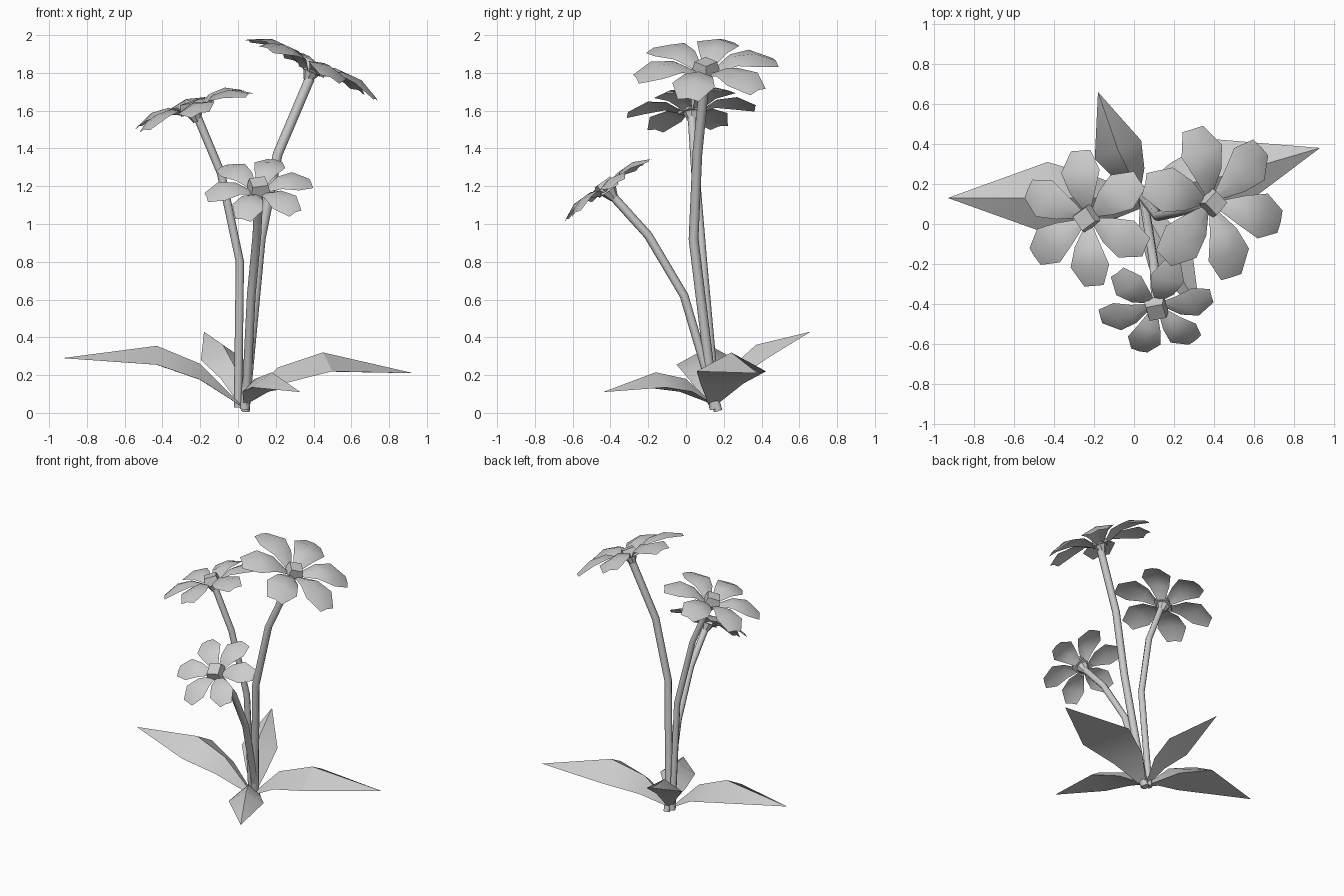
import bpy
import bmesh
from math import cos, sin, pi, radians
from mathutils import Vector, Matrix

if "Cube" in bpy.data.objects:
    bpy.data.objects.remove(bpy.data.objects["Cube"], do_unlink=True)

grey = bpy.data.materials.new("plain_grey")
grey.use_nodes = True
grey.diffuse_color = (0.6, 0.6, 0.6, 1)
grey.node_tree.nodes["Principled BSDF"].inputs["Base Color"].default_value = (0.6, 0.6, 0.6, 1)


def finish(bm, name, matrix=Matrix(), angle=30):
    mesh = bpy.data.meshes.new(name)
    bm.to_mesh(mesh)
    bm.free()
    mesh.materials.append(grey)
    obj = bpy.data.objects.new(name, mesh)
    obj.matrix_world = matrix
    bpy.context.collection.objects.link(obj)
    bpy.ops.object.select_all(action='DESELECT')
    obj.select_set(True)
    bpy.context.view_layer.objects.active = obj
    bpy.ops.object.shade_smooth_by_angle(angle=radians(angle))


def bridge(bm, a, b, closed=False):
    n = len(a)
    for i in range(n if closed else n - 1):
        j = (i + 1) % n
        bm.faces.new((a[i], a[j], b[j], b[i]))


# Stem: an octagonal tube through bend points
def stem(name, points, radius):
    pts = [Vector(p) for p in points]
    bm = bmesh.new()
    rings = []
    for i, p in enumerate(pts):
        along = (pts[min(i + 1, len(pts) - 1)] - pts[max(i - 1, 0)]).normalized()
        u = along.cross(Vector((0, 1, 0))).normalized()
        v = along.cross(u)
        rings.append([bm.verts.new(p + radius * (u * cos(k * pi / 4) + v * sin(k * pi / 4)))
                      for k in range(8)])
    for a, b in zip(rings, rings[1:]):
        bridge(bm, a, b, True)
    bm.faces.new(rings[0])
    bm.faces.new(rings[-1])
    bmesh.ops.recalc_face_normals(bm, faces=bm.faces)
    finish(bm, name, angle=50)


# Leaf: a closed blade with a raised middle ridge, a flat underside and a pointed tip
def leaf(name, base, inner, outer, tip, width, drop):
    base, inner, outer, tip = map(Vector, (base, inner, outer, tip))
    heading = tip - base
    side = Vector((-heading.y, heading.x, 0)).normalized()
    down = Vector((0, 0, -drop))
    bm = bmesh.new()
    rows = []
    for p, w, d in ((base, 0.1, 0.1), (inner, 0.62, 0.85), (outer, 1, 1)):
        rows.append([bm.verts.new(p + side * width * w * s + down * d * abs(s))
                     for s in (1, 0, -1)])
    for a, b in zip(rows, rows[1:]):
        bridge(bm, a, b, True)
    end = bm.verts.new(tip)
    last = rows[-1]
    for k in range(3):
        bm.faces.new((last[k], last[(k + 1) % 3], end))
    bm.faces.new(rows[0])
    bmesh.ops.recalc_face_normals(bm, faces=bm.faces)
    finish(bm, name)


# Flower: six arched petals around a squat four-sided centre
def flower(name, centre, normal, size, turn):
    n = Vector(normal).normalized()
    x = (Vector((1, 0, 0)) - n * n.x).normalized()
    y = n.cross(x)
    matrix = Matrix.Translation(centre) @ Matrix((x, y, n)).transposed().to_4x4()
    # Petal rows: distance out, half width, ridge height, edge height
    profile = ((0.1, 0.05, 0.02, 0), (0.4, 0.2, 0.2, 0.14),
               (0.7, 0.3, 0.2, 0.13), (1, 0.15, 0.06, 0.03))
    bm = bmesh.new()
    for k in range(6):
        spin = Matrix.Rotation(radians(turn + 60 * k), 3, 'Z')
        rows = []
        for r, half, ridge, edge in profile:
            rows.append([bm.verts.new(spin @ Vector((r, half * s, edge if s else ridge)) * size)
                         for s in (-1, 0, 1)])
        for a, b in zip(rows, rows[1:]):
            bridge(bm, b, a)
    bmesh.ops.reverse_faces(bm, faces=[f for f in bm.faces if f.normal.z < 0])
    finish(bm, name + "_petals", matrix, 40)

    bm = bmesh.new()
    bmesh.ops.create_cone(bm, cap_ends=True, segments=4, radius1=0.075, radius2=0.06, depth=0.06,
                          matrix=Matrix.Translation((0, 0, 0.035))
                          @ Matrix.Rotation(radians(turn + 45), 4, 'Z'))
    finish(bm, name + "_centre", matrix)

    bm = bmesh.new()
    bmesh.ops.create_cone(bm, cap_ends=True, segments=8, radius1=0.022, radius2=0.045, depth=0.05,
                          matrix=Matrix.Translation((0, 0, -0.02)))
    finish(bm, name + "_cup", matrix)


stem("left_stem", [(0, 0.16, 0.03), (0.01, 0.09, 0.8), (-0.09, 0.05, 1.27), (-0.22, 0.03, 1.58)], 0.022)
stem("tall_stem", [(0.035, 0.15, 0.02), (0.12, 0.04, 0.92), (0.21, 0.06, 1.37), (0.38, 0.1, 1.77)], 0.026)
stem("front_stem", [(0.04, 0.17, 0.01), (0.07, -0.01, 0.62), (0.1, -0.2, 0.94), (0.11, -0.39, 1.15)], 0.023)

flower("left_flower", (-0.23, 0.03, 1.585), (-0.32, -0.08, 0.95), 0.34, 36)
flower("tall_flower", (0.385, 0.105, 1.8), (0.42, 0, 0.91), 0.385, 46)
flower("front_flower", (0.11, -0.405, 1.17), (0, -0.58, 0.81), 0.285, 13)

leaf("right_side_leaf", (0.01, 0.14, 0.05), (-0.2, 0.13, 0.26), (-0.43, 0.13, 0.355), (-0.93, 0.13, 0.29), 0.18, 0.1)
leaf("left_side_leaf", (0.03, 0.14, 0.05), (0.21, 0.19, 0.24), (0.45, 0.24, 0.32), (0.93, 0.38, 0.21), 0.19, 0.1)
leaf("back_leaf", (0.02, 0.16, 0.05), (-0.02, 0.25, 0.25), (-0.08, 0.37, 0.36), (-0.18, 0.66, 0.43), 0.125, 0.08)
leaf("front_leaf", (0.04, 0.13, 0.06), (0.09, 0.0, 0.18), (0.18, -0.16, 0.215), (0.33, -0.44, 0.11), 0.12, 0.08)
